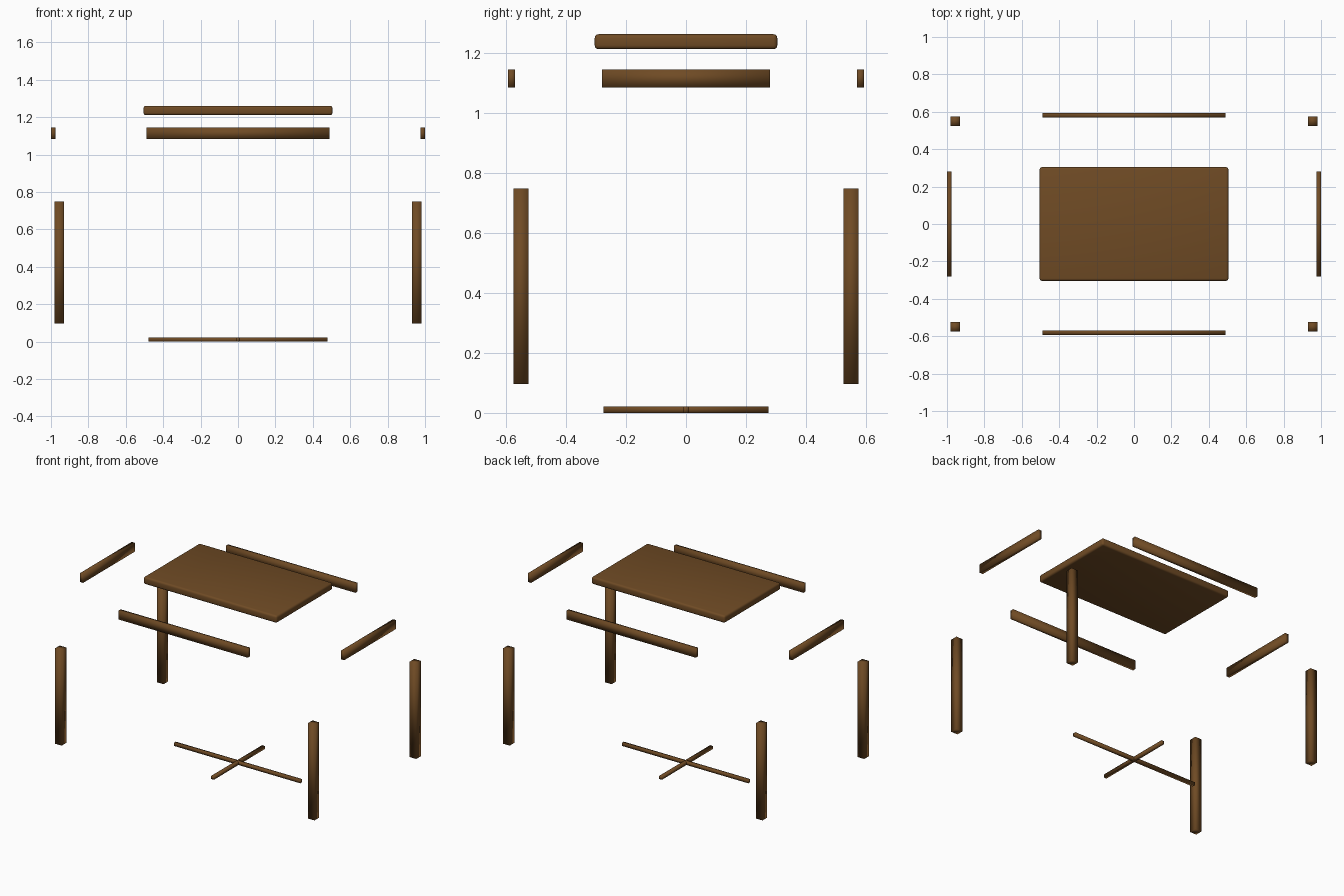
import bpy

# Remove the default cube only
cube = bpy.data.objects.get("Cube")
if cube:
    bpy.data.objects.remove(cube, do_unlink=True)

# Single wood colour
WOOD = (0.16, 0.07, 0.018, 1.0)
wood = bpy.data.materials.new("brown_wood")
wood.use_nodes = True
wood.diffuse_color = WOOD
bsdf = next(n for n in wood.node_tree.nodes if n.type == 'BSDF_PRINCIPLED')
bsdf.inputs["Base Color"].default_value = WOOD


def bar(name, centre, size, bevel=0.0):
    """Softly shaded wooden board, optionally with rounded edges."""
    bpy.ops.mesh.primitive_cube_add(size=1, location=centre)
    ob = bpy.context.object
    ob.name = name
    ob.scale = size
    bpy.ops.object.transform_apply(location=False, rotation=False, scale=True)
    ob.data.materials.append(wood)
    bpy.ops.object.shade_smooth()
    if bevel:
        mod = ob.modifiers.new("rounded_edges", 'BEVEL')
        mod.width = bevel
        mod.segments = 3
    return ob


# Tabletop
bar("tabletop", (0, 0, 1.236), (1.01, 0.608, 0.05), bevel=0.013)

# Aprons, spread outward from the frame
APRON_Z, APRON_H, APRON_T = 1.114, 0.06, 0.024
for name, s in (("front", -1), ("back", 1)):
    bar(name + "_apron", (0, s * 0.581, APRON_Z), (0.98, APRON_T, APRON_H))
for name, s in (("right", -1), ("left", 1)):
    bar(name + "_apron", (s * 0.988, 0, APRON_Z), (APRON_T, 0.56, APRON_H))

# Four legs
for side, sx in (("right", -1), ("left", 1)):
    for end, sy in (("front", -1), ("back", 1)):
        bar(f"{end}_{side}_leg", (sx * 0.956, sy * 0.55, 0.422),
            (0.05, 0.05, 0.652))

# Crossed stretchers at the floor
bar("long_stretcher", (0, 0, 0.0105), (0.956, 0.021, 0.021))
bar("short_stretcher", (0, 0, 0.0105), (0.021, 0.55, 0.021))
